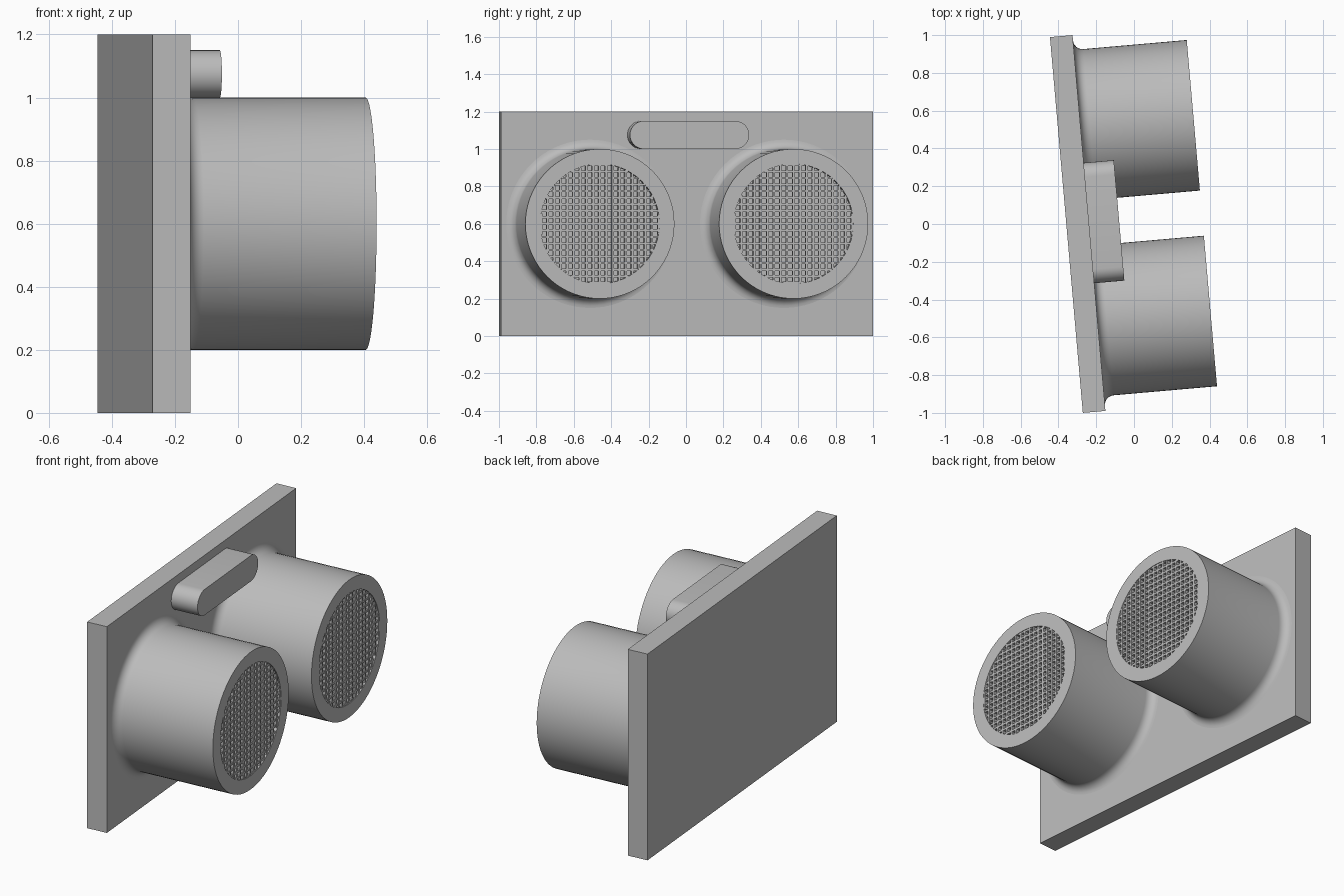
import bpy, bmesh, math
from mathutils import Matrix, Vector

cube = bpy.data.objects.get("Cube")
if cube:
    bpy.data.objects.remove(cube, do_unlink=True)

TURN = Matrix.Rotation(math.radians(5), 4, 'Z')
FACE = -0.237          # front plane of the board
MID = 0.026            # middle of the board along its length
TIP = FACE + 0.6       # front plane of the barrels
HOLE = 0.32            # radius of the barrel opening


def material(name, value):
    mat = bpy.data.materials.new(name)
    mat.use_nodes = True
    colour = (value, value, value, 1)
    mat.diffuse_color = colour
    mat.node_tree.nodes["Principled BSDF"].inputs["Base Color"].default_value = colour
    return mat


grey = material("plain grey", 0.5)


def finish(name, bm, smooth=False):
    bmesh.ops.recalc_face_normals(bm, faces=bm.faces)
    mesh = bpy.data.meshes.new(name)
    bm.to_mesh(mesh)
    bm.free()
    mesh.materials.append(grey)
    obj = bpy.data.objects.new(name, mesh)
    bpy.context.collection.objects.link(obj)
    obj.matrix_world = TURN
    if smooth:
        bpy.ops.object.select_all(action='DESELECT')
        obj.select_set(True)
        bpy.context.view_layer.objects.active = obj
        bpy.ops.object.shade_smooth_by_angle(angle=math.radians(35))
    return obj


def add_box(bm, centre, size):
    bmesh.ops.create_cube(bm, size=1, matrix=Matrix.Translation(centre)
                          @ Matrix.Diagonal((*size, 1)))


# Board
bm = bmesh.new()
add_box(bm, (FACE - 0.06, MID, 0.6), (0.12, 1.997, 1.2))
finish("board", bm)

# Rounded bar near the top of the board
bm = bmesh.new()
outline = []
for side in (1, -1):
    for i in range(17):
        a = math.pi * i / 16 - math.pi / 2
        outline.append(bm.verts.new((FACE - 0.01, MID + side * (0.245 + 0.075 * math.cos(a)),
                                     1.075 + side * 0.075 * math.sin(a))))
cap = bm.faces.new(outline)
front = bmesh.ops.extrude_face_region(bm, geom=[cap])["geom"]
bmesh.ops.translate(bm, vec=(0.17, 0, 0),
                    verts=[v for v in front if isinstance(v, bmesh.types.BMVert)])
finish("rounded_bar", bm, True)


# Barrels: turned profile with a flared foot and a shallow recess
def barrel(name, y):
    flare = 0.05
    profile = [(FACE - 0.01, 0.4 + flare)]
    for i in range(7):
        a = math.pi / 2 * i / 6
        profile.append((FACE + flare * (1 - math.cos(a)), 0.4 + flare * (1 - math.sin(a))))
    profile += [(TIP, 0.4), (TIP, HOLE), (TIP - 0.06, HOLE), (TIP - 0.06, 0)]
    bm = bmesh.new()
    verts = [bm.verts.new((x, y, 0.6 + r)) for x, r in profile]
    edges = [bm.edges.new(pair) for pair in zip(verts, verts[1:])]
    bmesh.ops.spin(bm, geom=verts + edges, cent=(0, y, 0.6), axis=(1, 0, 0),
                   angle=math.tau, steps=72)
    bmesh.ops.remove_doubles(bm, verts=bm.verts, dist=0.0001)
    finish(name, bm, True)


# Grilles: crossed bars trimmed to the round opening
def grille(name, y, pitch=0.035, width=0.012):
    bm = bmesh.new()
    count = int(HOLE / pitch)
    for i in range(-count, count + 1):
        at = i * pitch
        chord = 2 * math.sqrt(HOLE ** 2 - at ** 2)
        add_box(bm, Vector((TIP - 0.022, y + at, 0.6)), (0.04, width, chord))
        add_box(bm, Vector((TIP - 0.024, y, 0.6 + at)), (0.04, chord, width))
    finish(name, bm)


for label, side in (("left", 1), ("right", -1)):
    barrel(label + "_barrel", MID + side * 0.52)
    grille(label + "_grille", MID + side * 0.52)
